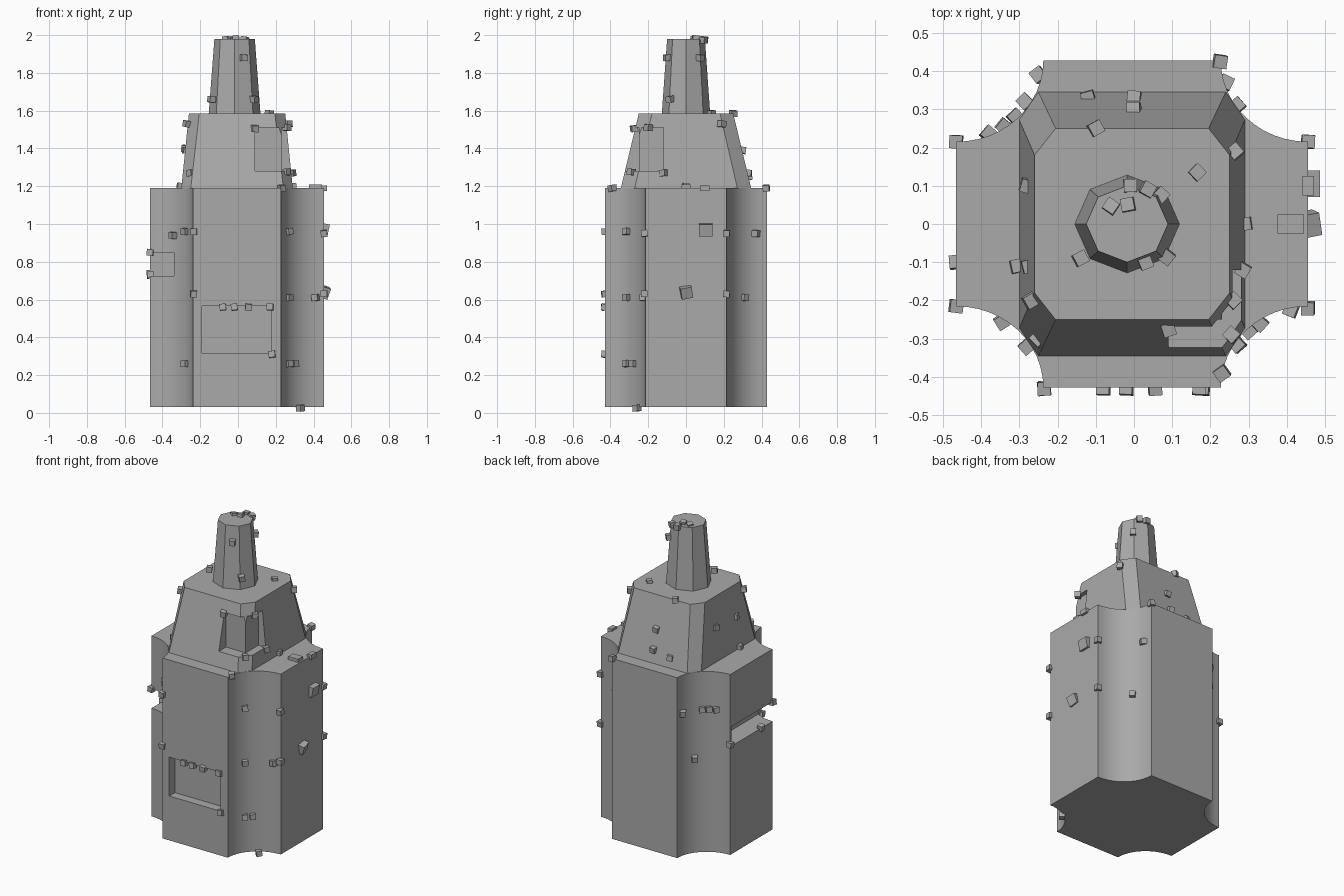
import bpy, bmesh, random
from math import sin, cos, pi, atan2
from mathutils import Matrix, Euler

random.seed(4)
default_cube = bpy.data.objects.get("Cube")
if default_cube:
    bpy.data.objects.remove(default_cube, do_unlink=True)

stone = bpy.data.materials.new("stone grey")
stone.use_nodes = True
stone.diffuse_color = (0.4, 0.4, 0.4, 1)
stone.node_tree.nodes["Principled BSDF"].inputs["Base Color"].default_value = stone.diffuse_color


def finish(bm, name):
    """Turn a bmesh into a named object with the stone material."""
    bmesh.ops.recalc_face_normals(bm, faces=bm.faces)
    mesh = bpy.data.meshes.new(name)
    bm.to_mesh(mesh)
    bm.free()
    mesh.materials.append(stone)
    obj = bpy.data.objects.new(name, mesh)
    bpy.context.collection.objects.link(obj)
    return obj


def loft(name, bottom, top, low, high):
    """Join two outlines of equal length into a closed solid."""
    bm = bmesh.new()
    lower = [bm.verts.new((x, y, low)) for x, y in bottom]
    upper = [bm.verts.new((x, y, high)) for x, y in top]
    bm.faces.new(lower)
    bm.faces.new(upper)
    count = len(lower)
    for i in range(count):
        j = (i + 1) % count
        bm.faces.new((lower[i], lower[j], upper[j], upper[i]))
    return finish(bm, name)


def add_box(bm, center, size, tilt=(0, 0, 0)):
    matrix = Matrix.LocRotScale(center, Euler(tilt), size)
    bmesh.ops.create_cube(bm, size=1, matrix=matrix)


def carve(target, low, high):
    """Cut an axis-aligned box out of the target."""
    bm = bmesh.new()
    center = [(a + b) / 2 for a, b in zip(low, high)]
    add_box(bm, center, [b - a for a, b in zip(low, high)])
    cutter = finish(bm, "recess_cutter")
    cutter.hide_render = True
    cut = target.modifiers.new("recess", "BOOLEAN")
    cut.operation = "DIFFERENCE"
    cut.solver = "EXACT"
    cut.object = cutter
    bpy.context.view_layer.objects.active = target
    bpy.ops.object.modifier_apply(modifier=cut.name)
    bpy.data.objects.remove(cutter, do_unlink=True)


def scalloped(cx, half_x, half_y, rx, ry, steps=12):
    """Rectangle whose corners are hollowed by quarter ellipses."""
    points = []
    for sx, sy in ((1, 1), (-1, 1), (-1, -1), (1, -1)):
        arc = []
        for i in range(steps + 1):
            a = i / steps * pi / 2
            arc.append((cx + sx * (half_x - rx * sin(a)), sy * (half_y - ry * cos(a))))
        points += arc if sx == sy else arc[::-1]
    return points


def chamfered(cx, half_x, half_y, flat_x, flat_y):
    """Rectangle with straight-cut corners."""
    points = []
    for sx, sy in ((1, 1), (-1, 1), (-1, -1), (1, -1)):
        pair = [(cx + sx * half_x, sy * flat_y), (cx + sx * flat_x, sy * half_y)]
        points += pair if sx == sy else pair[::-1]
    return points


def octagon(cx, rx, ry):
    return [(cx + rx * cos(i * pi / 4), ry * sin(i * pi / 4)) for i in range(8)]


# Main block with hollowed corners, a front panel recess and a side slot
outline = scalloped(-0.005, 0.46, 0.428, 0.228, 0.213)
body = loft("tower_body", outline, outline, 0.03, 1.19)
carve(body, (-0.19, -0.6, 0.315), (0.175, -0.37, 0.565))
carve(body, (-0.6, -0.5, 0.725), (-0.34, 0.2, 0.85))

# Tapering storey with a recess wrapping one front corner
storey = loft("upper_storey", chamfered(-0.005, 0.295, 0.345, 0.245, 0.272),
              chamfered(-0.005, 0.255, 0.25, 0.2, 0.18), 1.19, 1.585)
carve(storey, (0.09, -0.5, 1.28), (0.5, -0.25, 1.51))
carve(storey, (0.23, -0.5, 1.28), (0.5, -0.12, 1.51))

# Eight-sided spire
spire = loft("spire", octagon(-0.018, 0.137, 0.128), octagon(-0.018, 0.107, 0.1), 1.585, 1.98)


def rubble(name, spots, size=0.034, lean=0.15):
    """Scatter small stone blocks that face outward at the given spots."""
    bm = bmesh.new()
    for x, y, z in spots:
        straight = abs(x) > 0.43 or abs(y) > 0.41
        turn = 0 if straight else atan2(y, x)
        tilt = [random.uniform(-lean, lean) for _ in range(3)]
        tilt[2] += turn
        add_box(bm, (x, y, z), (size, size, size), tilt)
    return finish(bm, name)


# Loose blocks on the main block
rubble("front_blocks", [(x, -0.43, 0.56) for x in (-0.08, -0.02, 0.055, 0.17)]
       + [(0.18, -0.43, 0.31), (0.23, -0.39, 1.19)])
rubble("front_left_corner_blocks",
       [(0.27, -0.315, z) for z in (0.26, 0.61, 0.96)]
       + [(0.3, -0.28, 0.26), (0.41, -0.225, 0.61), (0.33, -0.26, 0.025)])
rubble("front_right_corner_blocks",
       [(-0.235, -0.43, z) for z in (0.63, 0.96)]
       + [(-0.28, -0.32, z) for z in (0.26, 0.96)] + [(-0.345, -0.255, 0.94)])
rubble("left_side_blocks",
       [(0.455, y, z) for y in (-0.22, 0.215) for z in (0.63, 0.95)])
rubble("right_side_blocks",
       [(-0.465, -0.215, 0.85), (-0.465, -0.1, 0.73), (-0.465, 0.215, 0.74)])
rubble("back_left_corner_blocks",
       [(0.27, 0.31, 0.61), (0.24, 0.37, 0.95), (0.225, 0.425, 1.19)])
rubble("back_right_corner_blocks",
       [(-0.25, 0.39, 0.95), (-0.285, 0.32, 0.64), (-0.31, 0.28, 0.95),
        (-0.34, 0.255, 0.95), (-0.38, 0.235, 0.95)])

# Larger leaning chunks and a flat slab on the left side
bm = bmesh.new()
add_box(bm, (0.455, 0.105, 0.97), (0.05, 0.07, 0.065), (0, 0.2, 0))
add_box(bm, (0.455, 0, 0.64), (0.05, 0.06, 0.06), (0.2, 0.3, 0.2))
add_box(bm, (0.41, 0, 1.195), (0.07, 0.05, 0.03))
add_box(bm, (0.455, 0.1, 1.19), (0.03, 0.05, 0.03))
finish(bm, "leaning_chunks")

# Loose blocks on the upper storey
rubble("storey_blocks",
       [(-0.28, 0.1, 1.4), (-0.275, -0.11, 1.39), (-0.25, -0.3, 1.27),
        (-0.27, -0.2, 1.53), (-0.305, -0.11, 1.2), (0.29, 0, 1.2),
        (0.265, 0.19, 1.53), (0.09, -0.275, 1.505), (0.26, -0.2, 1.51),
        (0.255, -0.29, 1.275), (0.285, -0.12, 1.27), (-0.12, 0.33, 1.25),
        (0, 0.33, 1.27), (0, 0.3, 1.39), (-0.1, 0.25, 1.585), (0.165, 0.135, 1.585)])

# Loose blocks on the spire
rubble("spire_blocks",
       [(-0.14, -0.09, 1.66), (0.085, -0.085, 1.66), (0.03, -0.1, 1.88),
        (0.07, 0.075, 1.88), (-0.01, 0.1, 1.975), (0.035, 0.09, 1.975),
        (-0.06, 0.045, 1.975), (-0.015, 0.05, 1.98)])

# Smooth the hollowed corners while keeping hard edges crisp
bpy.ops.object.select_all(action="DESELECT")
body.select_set(True)
bpy.context.view_layer.objects.active = body
bpy.ops.object.shade_smooth_by_angle()
